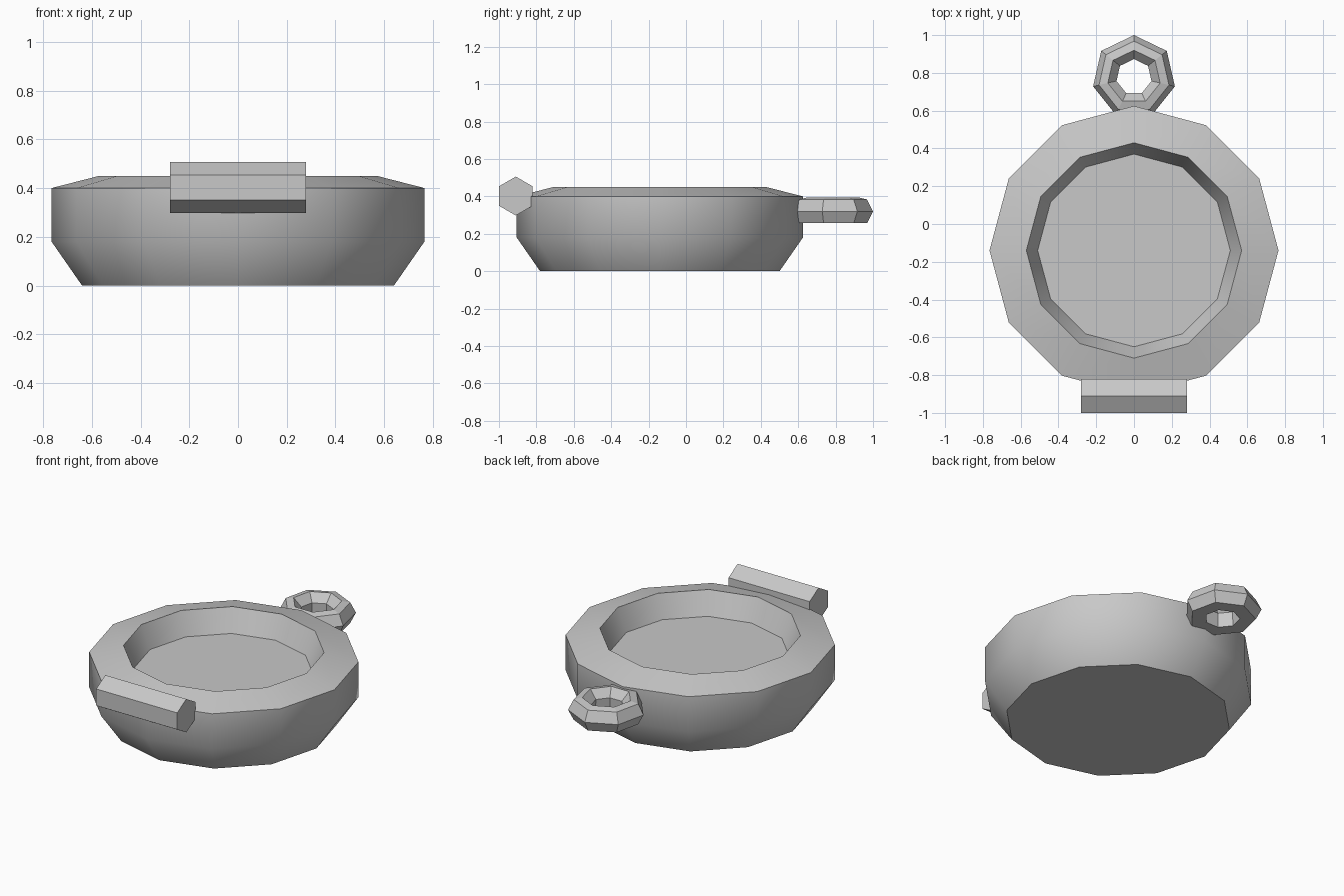
import bpy
import bmesh
import math
from mathutils import Vector

cube = bpy.data.objects.get("Cube")
if cube:
    bpy.data.objects.remove(cube, do_unlink=True)

# Single grey material
grey = bpy.data.materials.new("plain grey")
grey.use_nodes = True
colour = (0.58, 0.58, 0.58, 1)
grey.diffuse_color = colour
grey.node_tree.nodes["Principled BSDF"].inputs["Base Color"].default_value = colour


def lathe(name, profile, sides, centre, closed):
    """Spin a (radius, height) profile; a vertex points to +y.
    An open profile gets flat caps at both ends."""
    bm = bmesh.new()
    rings = []
    for radius, z in profile:
        ring = []
        for i in range(sides):
            a = math.pi / 2 + math.tau * i / sides
            ring.append(bm.verts.new((radius * math.cos(a), radius * math.sin(a), z)))
        rings.append(ring)
    pairs = list(zip(rings, rings[1:]))
    if closed:
        pairs.append((rings[-1], rings[0]))
    else:
        bm.faces.new(rings[0])
        bm.faces.new(rings[-1])
    for low, high in pairs:
        for i in range(sides):
            j = (i + 1) % sides
            bm.faces.new((low[i], low[j], high[j], high[i]))
    bmesh.ops.recalc_face_normals(bm, faces=bm.faces)
    mesh = bpy.data.meshes.new(name)
    bm.to_mesh(mesh)
    bm.free()
    mesh.materials.append(grey)
    obj = bpy.data.objects.new(name, mesh)
    obj.location = Vector(centre)
    bpy.context.collection.objects.link(obj)
    return obj


# Round body with a sloping rim and a sunken floor
body = lathe("body", [(0.64, 0), (0.765, 0.18), (0.765, 0.40),
                      (0.57, 0.45), (0.51, 0.31)], 12, (0, -0.14, 0), False)
bpy.ops.object.select_all(action="DESELECT")
body.select_set(True)
bpy.context.view_layer.objects.active = body
bpy.ops.object.shade_smooth_by_angle(angle=math.radians(40))

# Hexagonal bar across the front
bar = lathe("front_bar", [(0.104, -0.28), (0.104, 0.28)], 6, (0, -0.91, 0.402), False)
bar.rotation_euler = (math.pi / 2, 0, math.pi / 2)

# Seven-sided ring at the back
lathe("back_ring", [(0.222, 0.32), (0.19, 0.384), (0.142, 0.395),
                    (0.095, 0.345), (0.1, 0.257), (0.19, 0.257)],
      7, (0, 0.778, 0), True)
